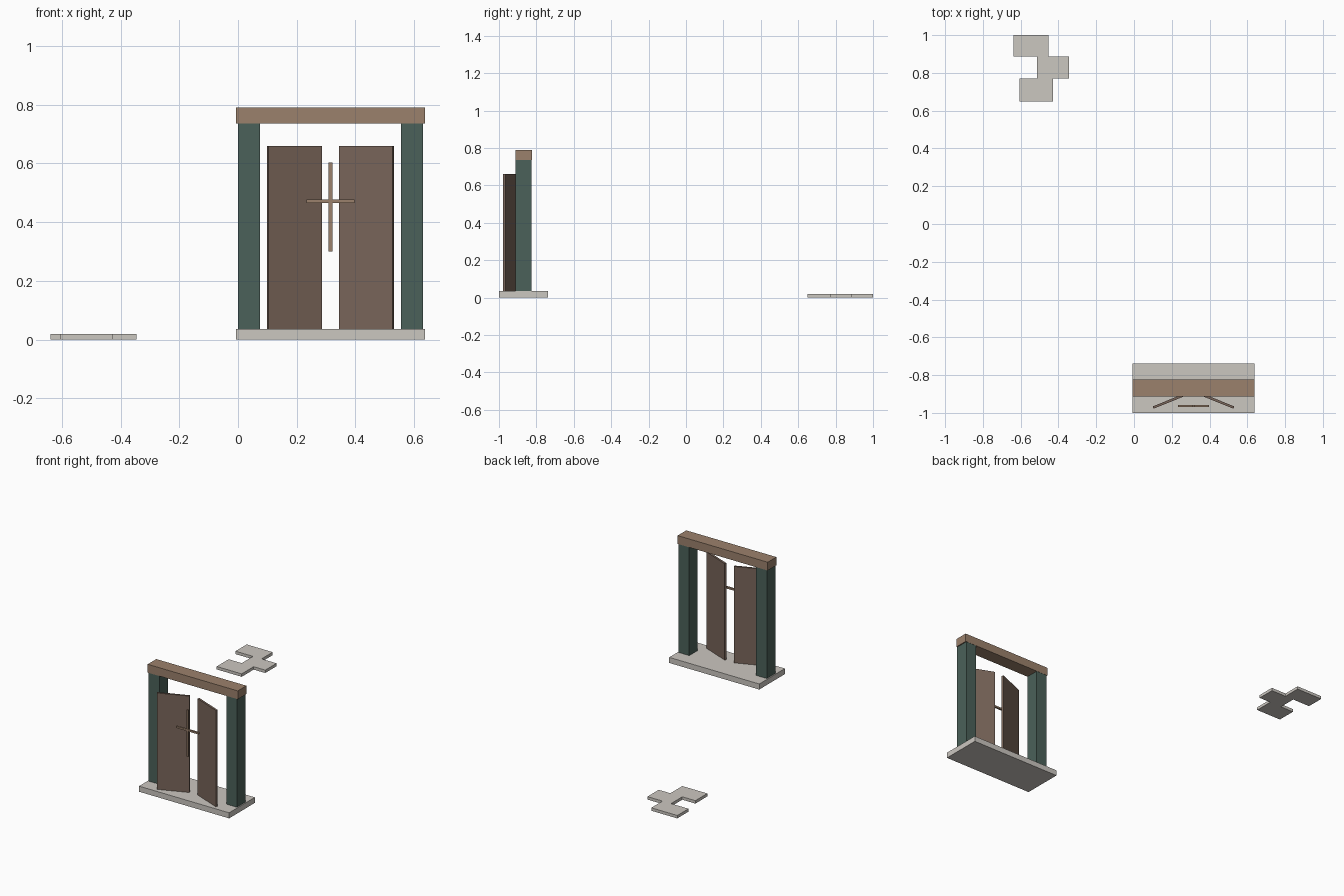
import bpy
import bmesh
import math
from mathutils import Matrix

if "Cube" in bpy.data.objects:
    bpy.data.objects.remove(bpy.data.objects["Cube"])


def colour(name, rgb):
    m = bpy.data.materials.new(name)
    m.diffuse_color = (*rgb, 1)
    m.use_nodes = True
    m.node_tree.nodes["Principled BSDF"].inputs["Base Color"].default_value = m.diffuse_color
    return m


STONE = colour("stone", (0.60, 0.57, 0.53))
GREEN = colour("green_paint", (0.07, 0.12, 0.10))
TIMBER = colour("timber", (0.33, 0.22, 0.15))
DOOR = colour("door_wood", (0.19, 0.13, 0.10))


def add(name, bm, mat):
    mesh = bpy.data.meshes.new(name)
    bmesh.ops.recalc_face_normals(bm, faces=bm.faces)
    bm.to_mesh(mesh)
    bm.free()
    mesh.materials.append(mat)
    ob = bpy.data.objects.new(name, mesh)
    bpy.context.collection.objects.link(ob)
    return ob


def box(name, centre, size, mat, turn=0.0):
    bm = bmesh.new()
    bmesh.ops.create_cube(bm, size=1, matrix=Matrix.Diagonal((*size, 1)))
    ob = add(name, bm, mat)
    ob.location = centre
    ob.rotation_euler.z = math.radians(turn)
    return ob


CX = 0.315  # centre line of the gateway

# Threshold slab and lintel
box("threshold", (CX, -0.869, 0.018), (0.644, 0.262, 0.036), STONE)
box("lintel", (CX, -0.868, 0.763), (0.644, 0.088, 0.054), TIMBER)

# Posts and half-open door leaves, mirrored about the centre line
for side, s in (("left", -1), ("right", 1)):
    box(side + "_post", (CX + s * 0.2775, -0.868, 0.386),
        (0.076, 0.086, 0.70), GREEN)
    box(side + "_door", (CX + s * 0.1225, -0.935, 0.348),
        (0.1965, 0.013, 0.623), DOOR, turn=-s * 22)

# Crossed bars in front of the doors
box("upright_bar", (CX, -0.963, 0.451), (0.012, 0.012, 0.303), TIMBER)
box("cross_bar", (CX, -0.963, 0.471), (0.162, 0.012, 0.011), TIMBER)

# Stepped paving piece
outline = [(-0.638, 1.0), (-0.638, 0.886), (-0.513, 0.886), (-0.513, 0.771),
           (-0.607, 0.771), (-0.607, 0.649), (-0.428, 0.649), (-0.428, 0.771),
           (-0.345, 0.771), (-0.345, 0.886), (-0.452, 0.886), (-0.452, 1.0)]
bm = bmesh.new()
face = bm.faces.new([bm.verts.new((x, y, 0)) for x, y in outline])
ext = bmesh.ops.extrude_face_region(bm, geom=[face])["geom"]
top = [g for g in ext if isinstance(g, bmesh.types.BMVert)]
bmesh.ops.translate(bm, verts=top, vec=(0, 0, 0.019))
if not any(abs(f.normal.z) > 0.9 and f.calc_center_median().z < 0.001 for f in bm.faces):
    bm.verts.ensure_lookup_table()
    bm.faces.new([v for v in bm.verts if v.co.z < 0.001])
add("paving", bm, STONE)
